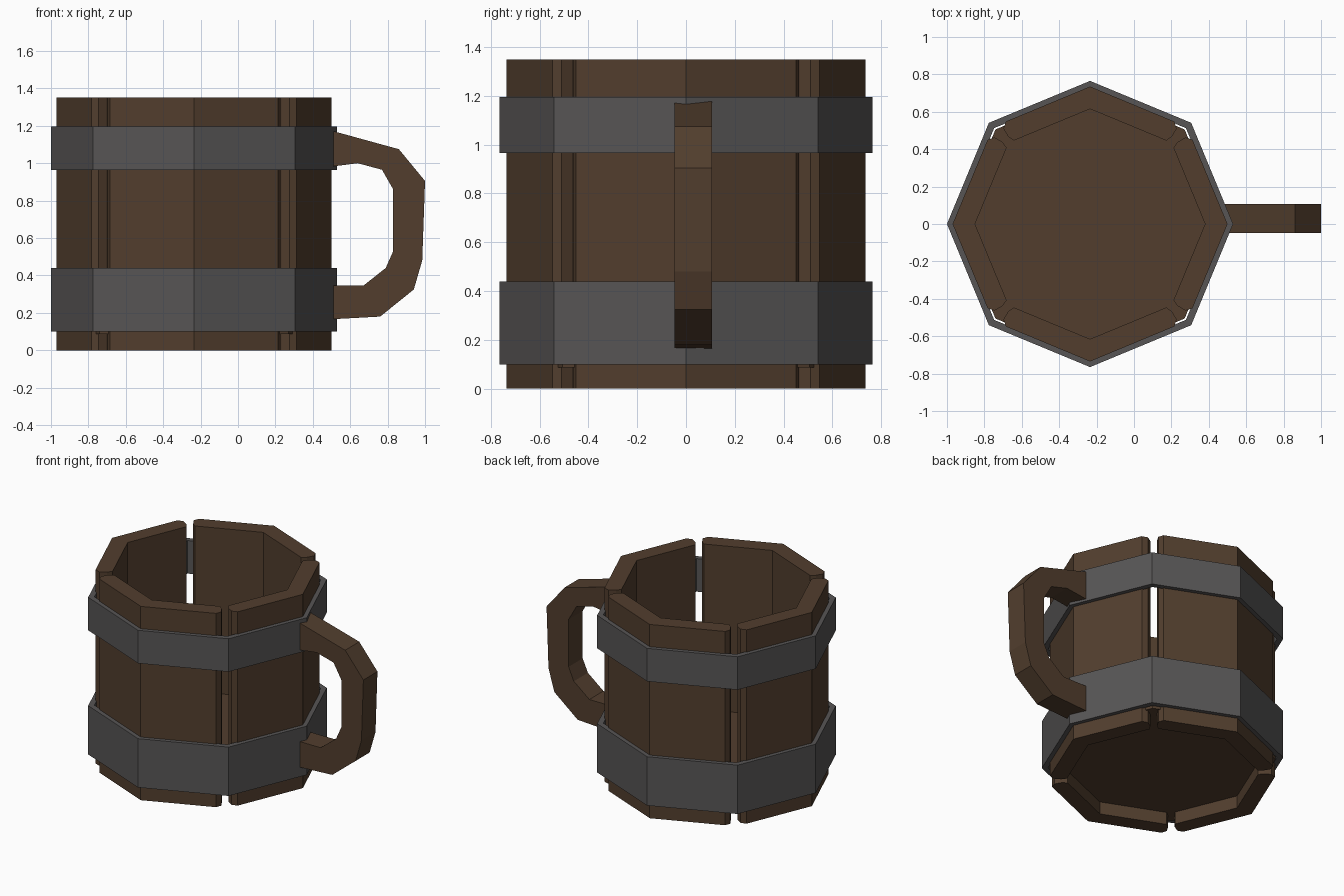
import bpy, bmesh, math
from mathutils import Matrix, Vector

if "Cube" in bpy.data.objects:
    bpy.data.objects.remove(bpy.data.objects["Cube"])

CX = -0.235  # barrel axis


def material(name, rgb):
    m = bpy.data.materials.new(name)
    m.diffuse_color = (*rgb, 1)
    m.use_nodes = True
    m.node_tree.nodes["Principled BSDF"].inputs["Base Color"].default_value = m.diffuse_color
    return m


wood = material("dark wood", (0.084, 0.048, 0.027))
metal = material("grey iron", (0.095, 0.091, 0.091))


def prism(name, pts, axis, depth, mat, transform=Matrix()):
    """Extrude a closed outline of 3D points along an axis."""
    bm = bmesh.new()
    face = bm.faces.new([bm.verts.new(p) for p in pts])
    ext = bmesh.ops.extrude_face_region(bm, geom=[face])
    verts = [v for v in ext["geom"] if isinstance(v, bmesh.types.BMVert)]
    bmesh.ops.translate(bm, verts=verts, vec=Vector(axis) * depth)
    bm.transform(transform)
    bmesh.ops.recalc_face_normals(bm, faces=bm.faces)
    return finish(name, bm, mat)


def finish(name, bm, mat):
    me = bpy.data.meshes.new(name)
    bm.to_mesh(me)
    bm.free()
    me.materials.append(mat)
    ob = bpy.data.objects.new(name, me)
    bpy.context.collection.objects.link(ob)
    return ob


def octagon(r, z):
    return [(CX + r * math.cos(i * math.pi / 4), r * math.sin(i * math.pi / 4), z)
            for i in range(8)]


# Four angled staves with chamfered ends and a gap between neighbours
half = [(0.548, 0.45), (0.51, 0.463), (0.468, 0.438), (0.446, 0.408)]
outline = [(0.735, 0)] + half + [(0.615, 0)] + [(x, -y) for x, y in reversed(half)]
for i in range(4):
    place = Matrix.Translation((CX, 0, 0)) @ Matrix.Rotation(i * math.pi / 2, 4, 'Z')
    prism(f"stave_{i + 1}", [(x, y, 0) for x, y in outline], (0, 0, 1), 1.35, wood, place)

# Recessed bottom board
prism("bottom_board", octagon(0.715, 0.087), (0, 0, 1), 0.11, wood)


# Iron hoops
def hoop(name, z0, z1, r_out=0.765, r_in=0.725):
    bm = bmesh.new()
    loops = [[bm.verts.new(p) for p in octagon(r, z)]
             for r, z in ((r_out, z0), (r_out, z1), (r_in, z1), (r_in, z0))]
    for k in range(4):
        a, b = loops[k], loops[(k + 1) % 4]
        for i in range(8):
            j = (i + 1) % 8
            bm.faces.new((a[i], a[j], b[j], b[i]))
    bmesh.ops.recalc_face_normals(bm, faces=bm.faces)
    finish(name, bm, metal)


hoop("lower_hoop", 0.10, 0.44)
hoop("upper_hoop", 0.965, 1.195)

# Handle, slightly off centre
outer = [(0.485, 1.178), (0.86, 1.075), (1.0, 0.905), (0.985, 0.48),
         (0.94, 0.325), (0.76, 0.18), (0.485, 0.165)]
inner = [(0.485, 0.345), (0.67, 0.345), (0.79, 0.44), (0.83, 0.53),
         (0.83, 0.86), (0.77, 0.965), (0.64, 1.0), (0.485, 0.98)]
prism("handle", [(x, -0.048, z) for x, z in outer + inner], (0, 1, 0), 0.155, wood)
